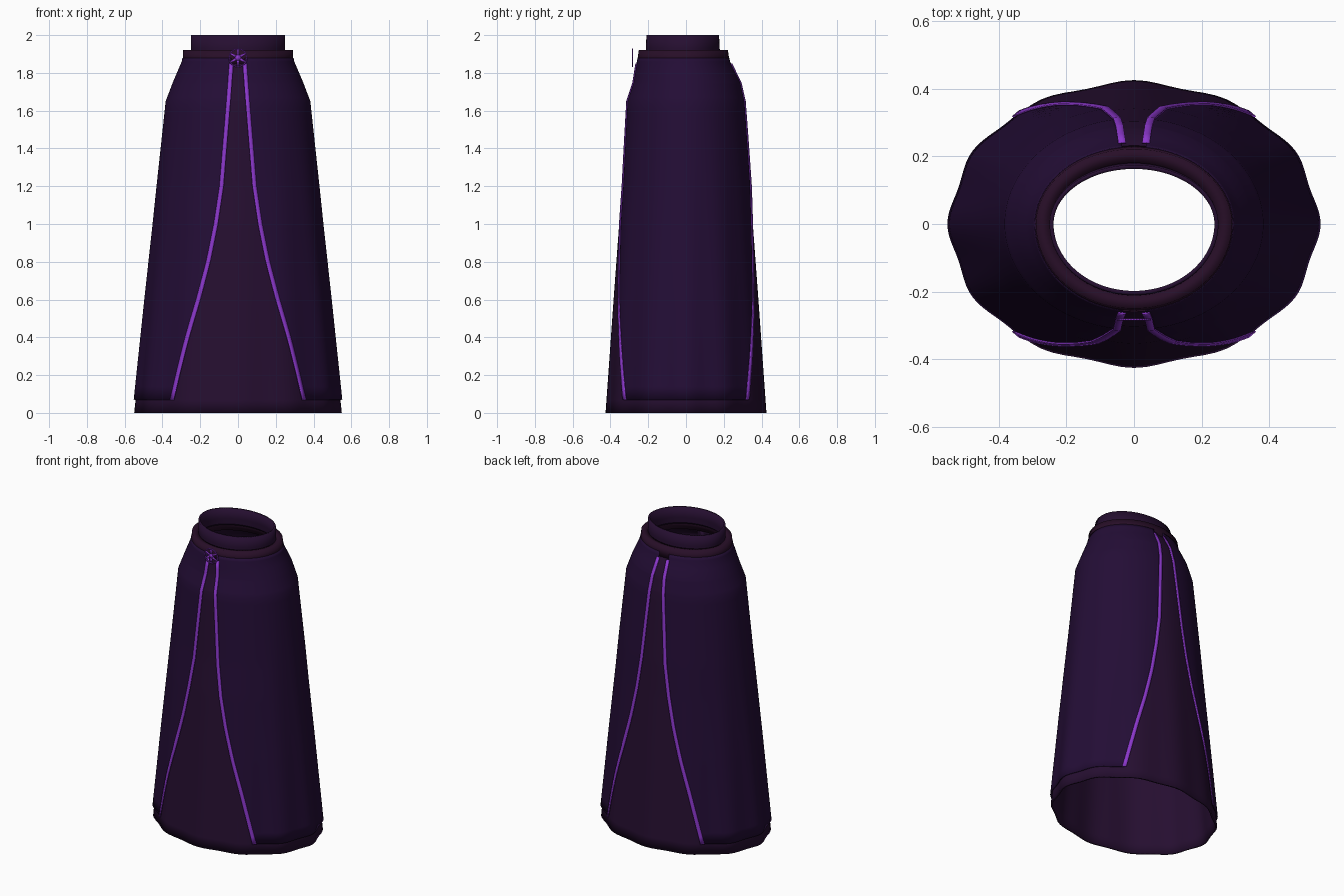
import bpy
import math
from mathutils import Vector, Matrix

cube = bpy.data.objects.get("Cube")
if cube:
    bpy.data.objects.remove(cube, do_unlink=True)


def material(name, rgb):
    m = bpy.data.materials.new(name)
    m.use_nodes = True
    m.diffuse_color = (*rgb, 1)
    bsdf = m.node_tree.nodes["Principled BSDF"]
    bsdf.inputs["Base Color"].default_value = (*rgb, 1)
    bsdf.inputs["Roughness"].default_value = 0.8
    return m


OUTER = material("dark violet cloth", (0.017, 0.004, 0.036))
UNDER = material("deep plum cloth", (0.019, 0.0045, 0.030))
BAND = material("dark wine band", (0.021, 0.0045, 0.021))
TRIM = material("bright purple trim", (0.26, 0.038, 0.60))

# Profiles: height, half width, front depth, back depth
SKIRT = [(0, .552, .43, .43), (.6, .492, .39, .39), (1.0, .45, .362, .362),
         (1.2, .43, .342, .35), (1.65, .383, .313, .313), (1.75, .345, .28, .29),
         (1.86, .298, .262, .235), (1.92, .288, .25, .22)]
LINING = [(z, a - .01, f - .01, b - .01) for z, a, f, b in SKIRT[:-1]]
LINING += [(1.9, .25, .212, .18), (2.0, .25, .21, .175)]
WAIST = [(1.85, .294, .26, .232), (1.92, .29, .25, .222)]
# Half width of the opening at each height
OPENING = [(.07, .35), (.2, .317), (.4, .265), (.6, .208), (.8, .157),
           (1.0, .117), (1.2, .087), (1.65, .05), (1.85, .035), (1.92, .035)]


def lookup(table, z):
    for p, q in zip(table, table[1:]):
        if z <= q[0]:
            t = max(0, (z - p[0]) / (q[0] - p[0]))
            return [u + (v - u) * t for u, v in zip(p[1:], q[1:])]
    return table[-1][1:]


def point(table, z, angle, out=0.0):
    """Point on the rippled oval; angle 0 is the front, pi the back."""
    a, front, back = lookup(table, z)
    r = 1 + .014 * max(0, 1 - z / 1.6) * math.cos(12 * angle)
    c = math.cos(angle)
    depth = front if c > 0 else back
    return ((a + out) * r * math.sin(angle), -(depth + out) * r * c, z)


def sheet(name, mat, heights, cols, fn, closed=False, thick=0.0):
    n = cols if closed else cols + 1
    verts = [fn(z, i / cols) for z in heights for i in range(n)]
    faces = []
    for j in range(len(heights) - 1):
        for i in range(cols):
            k = (i + 1) % n
            faces.append((j * n + i, j * n + k, (j + 1) * n + k, (j + 1) * n + i))
    return finish(name, mat, verts, faces, thick)


def finish(name, mat, verts, faces, thick=0.0):
    me = bpy.data.meshes.new(name)
    me.from_pydata(verts, [], faces)
    me.materials.append(mat)
    ob = bpy.data.objects.new(name, me)
    bpy.context.collection.objects.link(ob)
    bpy.ops.object.select_all(action='DESELECT')
    ob.select_set(True)
    bpy.context.view_layer.objects.active = ob
    bpy.ops.object.shade_smooth_by_angle(angle=math.radians(35))
    if thick:
        mod = ob.modifiers.new("Thickness", 'SOLIDIFY')
        mod.thickness = thick
        mod.offset = -1
    return ob


def levels(low, high, table, step=.07):
    count = round((high - low) / step)
    zs = {round(low + (high - low) * i / count, 3) for i in range(count + 1)}
    zs |= {p[0] for p in table if low < p[0] < high}
    return sorted(zs)


def edge_angle(z, shift=0.0):
    x = lookup(OPENING, z)[0] + shift
    return math.asin(x / lookup(SKIRT, z)[0])


# Underskirt with raised neck, and waistband
sheet("underskirt", UNDER, levels(0, 2, LINING), 96,
      lambda z, t: point(LINING, z, t * math.tau), True, .012)
sheet("waistband", BAND, [p[0] for p in WAIST], 96,
      lambda z, t: point(WAIST, z, t * math.tau), True, .042)

# Overskirt halves, open at front and back, with trim along the edges
for side, label in ((1, "left"), (-1, "right")):
    def panel(z, t):
        e = edge_angle(z)
        return point(SKIRT, z, side * (e + (math.pi - 2 * e) * t))
    sheet(label + "_overskirt", OUTER, levels(.07, 1.88, SKIRT), 56, panel,
          thick=.006 * side)

    for back in (False, True):
        def ribbon(z, t):
            e = edge_angle(z, -.011 + .022 * t)
            x, y, h = point(SKIRT, z, side * (math.pi - e if back else e), .005)
            return (x, y, h)
        sheet(("back_" if back else "front_") + label + "_trim", TRIM,
              levels(.07, 1.85, SKIRT, .05), 2, ribbon,
              thick=.006 * side * (-1 if back else 1))

# Round spoked buckle, a flat plate at the front of the waistband
verts, faces = [], []


def plate(corners):
    start = len(verts)
    verts.extend((x, -.28, 1.88 + z) for x, z in corners)
    faces.append(range(start, start + len(corners)))


def polar(r, a):
    return (r * math.sin(a), r * math.cos(a))


SEG = 36
for i in range(SEG):
    a, b = i * math.tau / SEG, (i + 1) * math.tau / SEG
    plate([polar(.043, a), polar(.05, a), polar(.05, b), polar(.043, b)])
for i in range(6):
    a = i * math.tau / 6
    plate([polar(.016, a - .5), polar(.044, a - .1),
           polar(.044, a + .1), polar(.016, a + .5)])
plate([polar(.016, i * math.tau / 12) for i in range(12)])
finish("buckle", TRIM, verts, faces, .005)
